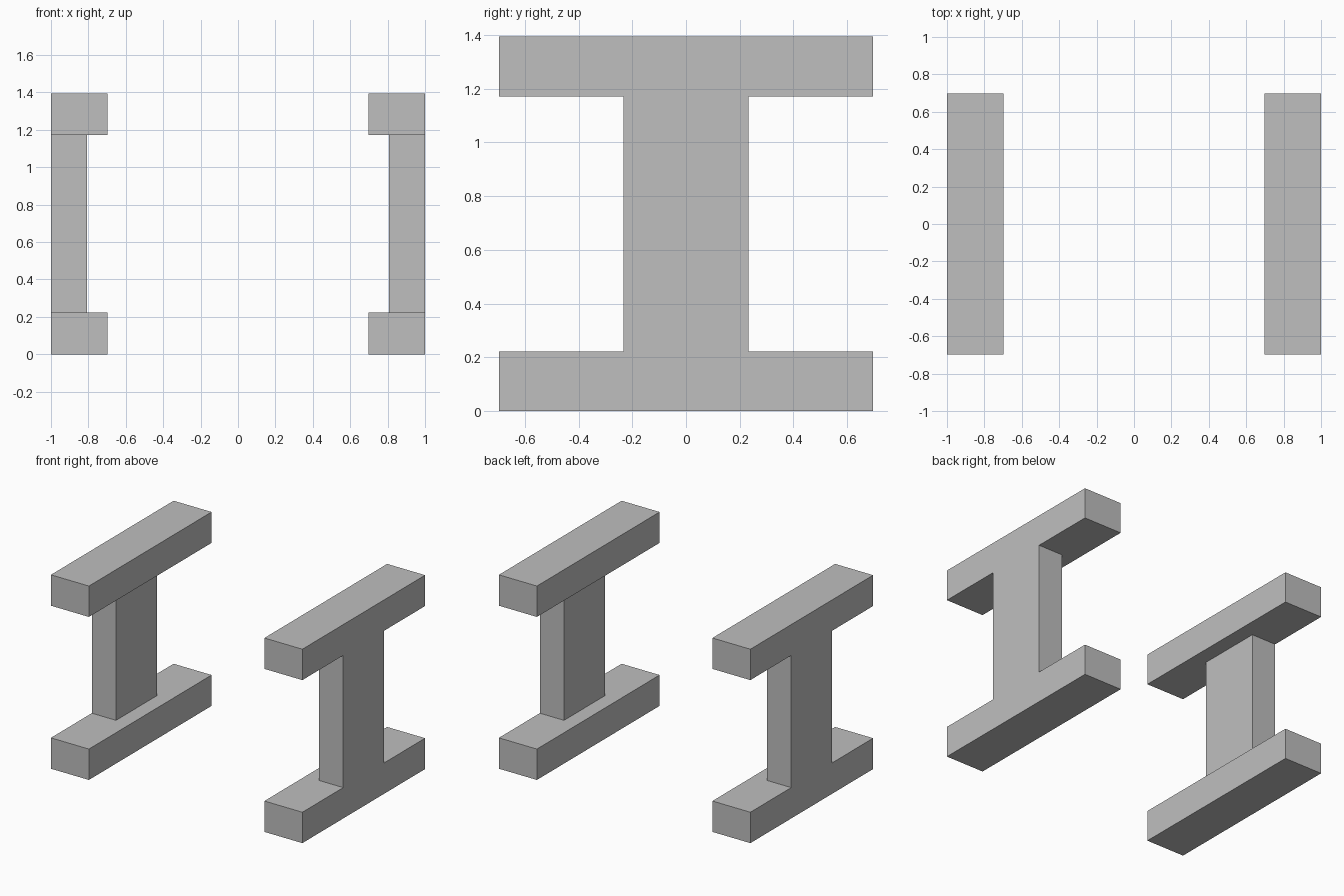
import bpy
import bmesh
from mathutils import Vector

if "Cube" in bpy.data.objects:
    bpy.data.objects.remove(bpy.data.objects["Cube"], do_unlink=True)

# Plain grey material
grey = bpy.data.materials.new("grey")
grey.use_nodes = True
colour = (0.52, 0.52, 0.52, 1)
grey.diffuse_color = colour
grey.node_tree.nodes["Principled BSDF"].inputs["Base Color"].default_value = colour

LENGTH = 1.394
HEIGHT = 1.394
BAR_HEIGHT = 0.222
BAR_WIDTH = 0.302
POST_WIDTH = 0.193
POST_DEPTH = 0.466


def box(name, side, width, depth, bottom, top):
    """Flat-faced box whose outer face lies flush at x = side."""
    bm = bmesh.new()
    bmesh.ops.create_cube(bm, size=1)
    bmesh.ops.scale(bm, vec=Vector((width, depth, top - bottom)), verts=bm.verts)
    mesh = bpy.data.meshes.new(name)
    bm.to_mesh(mesh)
    bm.free()
    mesh.materials.append(grey)
    obj = bpy.data.objects.new(name, mesh)
    obj.location = (side * (1 - width / 2), 0, (bottom + top) / 2)
    bpy.context.collection.objects.link(obj)


# Two mirrored frames: foot bar, post and top bar, flush on the outside
for label, side in (("left", 1), ("right", -1)):
    box(label + "_foot_bar", side, BAR_WIDTH, LENGTH, 0, BAR_HEIGHT)
    box(label + "_post", side, POST_WIDTH, POST_DEPTH, BAR_HEIGHT, HEIGHT - BAR_HEIGHT)
    box(label + "_top_bar", side, BAR_WIDTH, LENGTH, HEIGHT - BAR_HEIGHT, HEIGHT)
